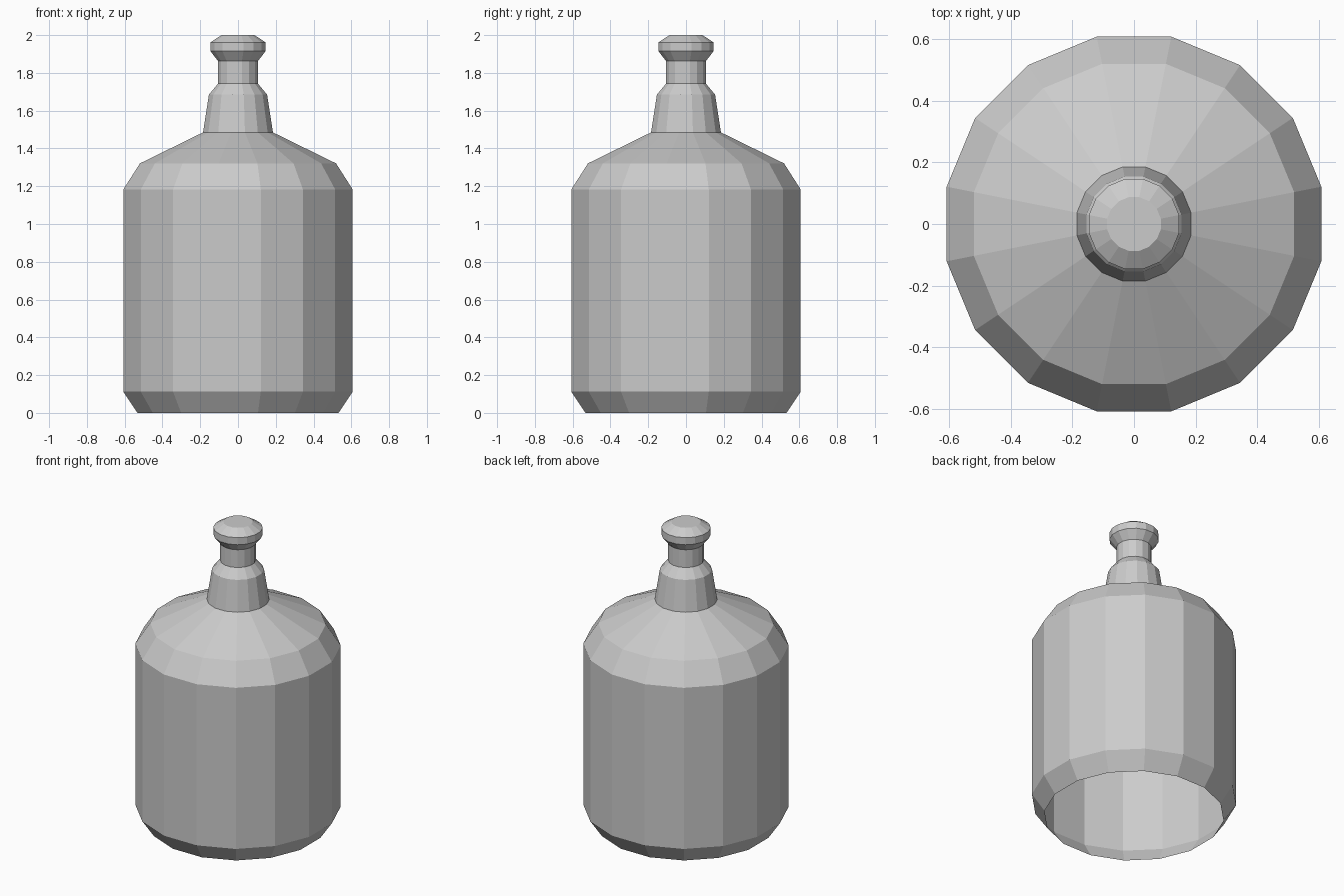
import bpy, bmesh, math

if "Cube" in bpy.data.objects:
    bpy.data.objects.remove(bpy.data.objects["Cube"])

SIDES = 16


def lathe(name, profile, cap_top=False):
    """Faceted open shell; profile is (distance to flat, z) from bottom to top."""
    bm = bmesh.new()
    rings = []
    for flat, z in profile:
        r = flat / math.cos(math.pi / SIDES)
        angles = [(i + 0.5) * math.tau / SIDES for i in range(SIDES)]
        rings.append([bm.verts.new((r * math.cos(a), r * math.sin(a), z)) for a in angles])
    for low, high in zip(rings, rings[1:]):
        for i in range(SIDES):
            j = (i + 1) % SIDES
            bm.faces.new((low[i], low[j], high[j], high[i]))
    if cap_top:
        bm.faces.new(rings[-1])
    mesh = bpy.data.meshes.new(name)
    bm.to_mesh(mesh)
    bm.free()
    obj = bpy.data.objects.new(name, mesh)
    bpy.context.collection.objects.link(obj)
    return obj


# Bottle body with open underside, chamfered foot and sloping shoulder
lathe("bottle_body", [(0.532, 0), (0.607, 0.112), (0.607, 1.183),
                      (0.519, 1.321), (0.185, 1.485)])

# Tapered collar at the base of the neck
lathe("neck_collar", [(0.185, 1.485), (0.154, 1.685), (0.105, 1.744)])

# Narrow neck with flared lip and closed top
lathe("neck_and_lip", [(0.105, 1.744), (0.105, 1.862), (0.146, 1.915),
                       (0.146, 1.962), (0.087, 2.0)], cap_top=True)
